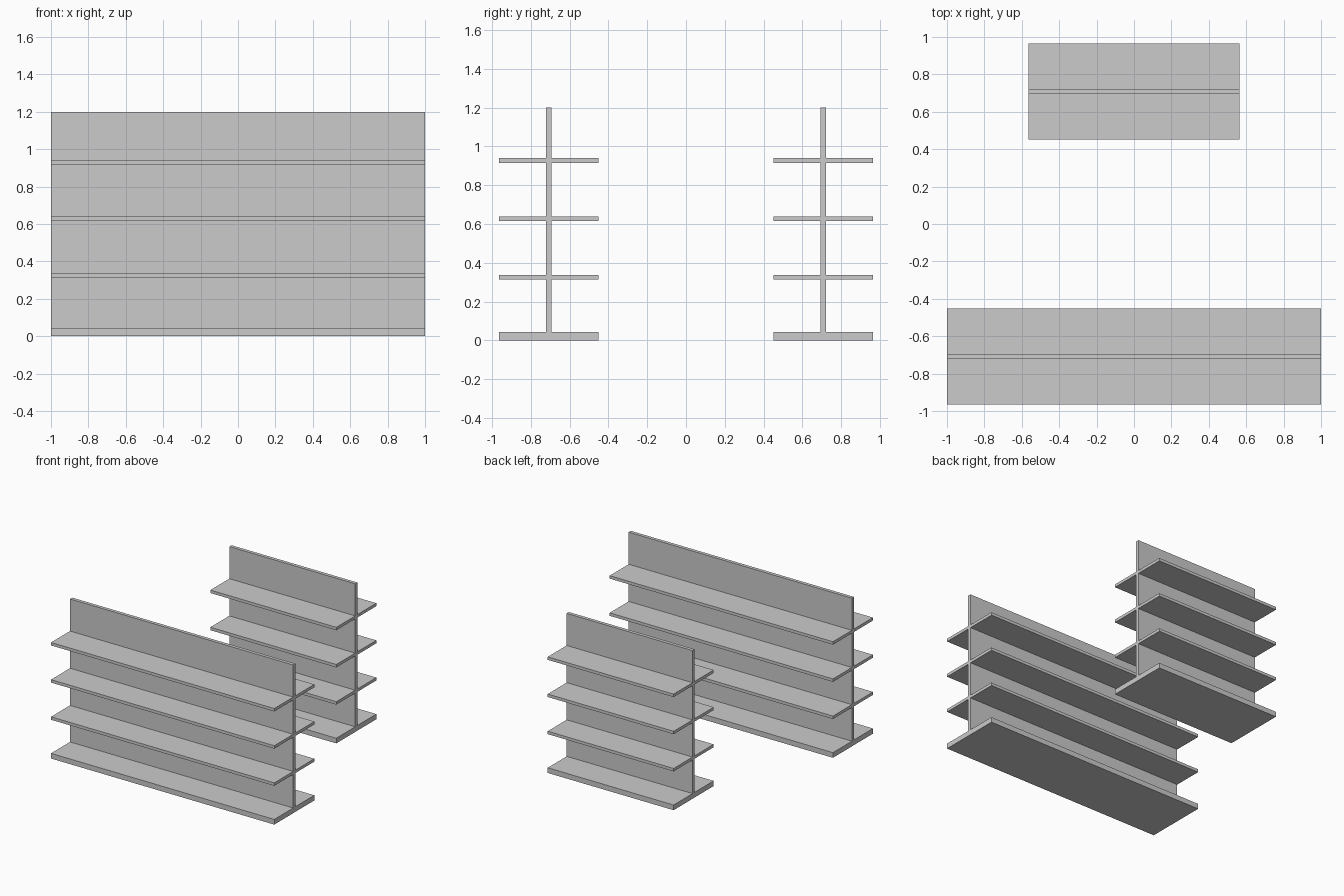
import bpy
import bmesh
from mathutils import Matrix

if "Cube" in bpy.data.objects:
    bpy.data.objects.remove(bpy.data.objects["Cube"])

HALF_DEPTH = 0.256
PANEL_T = 0.028
BASE_H = 0.042
TOP = 1.20
SHELF_T = 0.024
SHELF_Z = (0.326, 0.627, 0.928)


def box(name, lo, hi):
    bm = bmesh.new()
    size = [b - a for a, b in zip(lo, hi)]
    mid = [(a + b) / 2 for a, b in zip(lo, hi)]
    bmesh.ops.create_cube(bm, size=1, matrix=Matrix.Diagonal((*size, 1)))
    mesh = bpy.data.meshes.new(name)
    bm.to_mesh(mesh)
    bm.free()
    obj = bpy.data.objects.new(name, mesh)
    obj.location = mid
    bpy.context.collection.objects.link(obj)


def rack(prefix, y, half_w):
    # plinth
    box(f"{prefix}_base", (-half_w, y - HALF_DEPTH, 0), (half_w, y + HALF_DEPTH, BASE_H))
    # upright divider
    t = PANEL_T / 2
    box(f"{prefix}_panel", (-half_w, y - t, BASE_H), (half_w, y + t, TOP))
    # shelves on both sides of the divider
    for i, z in enumerate(SHELF_Z, 1):
        z0, z1 = z - SHELF_T / 2, z + SHELF_T / 2
        box(f"{prefix}_front_shelf_{i}", (-half_w, y - HALF_DEPTH, z0), (half_w, y - t, z1))
        box(f"{prefix}_back_shelf_{i}", (-half_w, y + t, z0), (half_w, y + HALF_DEPTH, z1))


rack("long_rack", -0.708, 1.0)
rack("short_rack", 0.708, 0.564)
